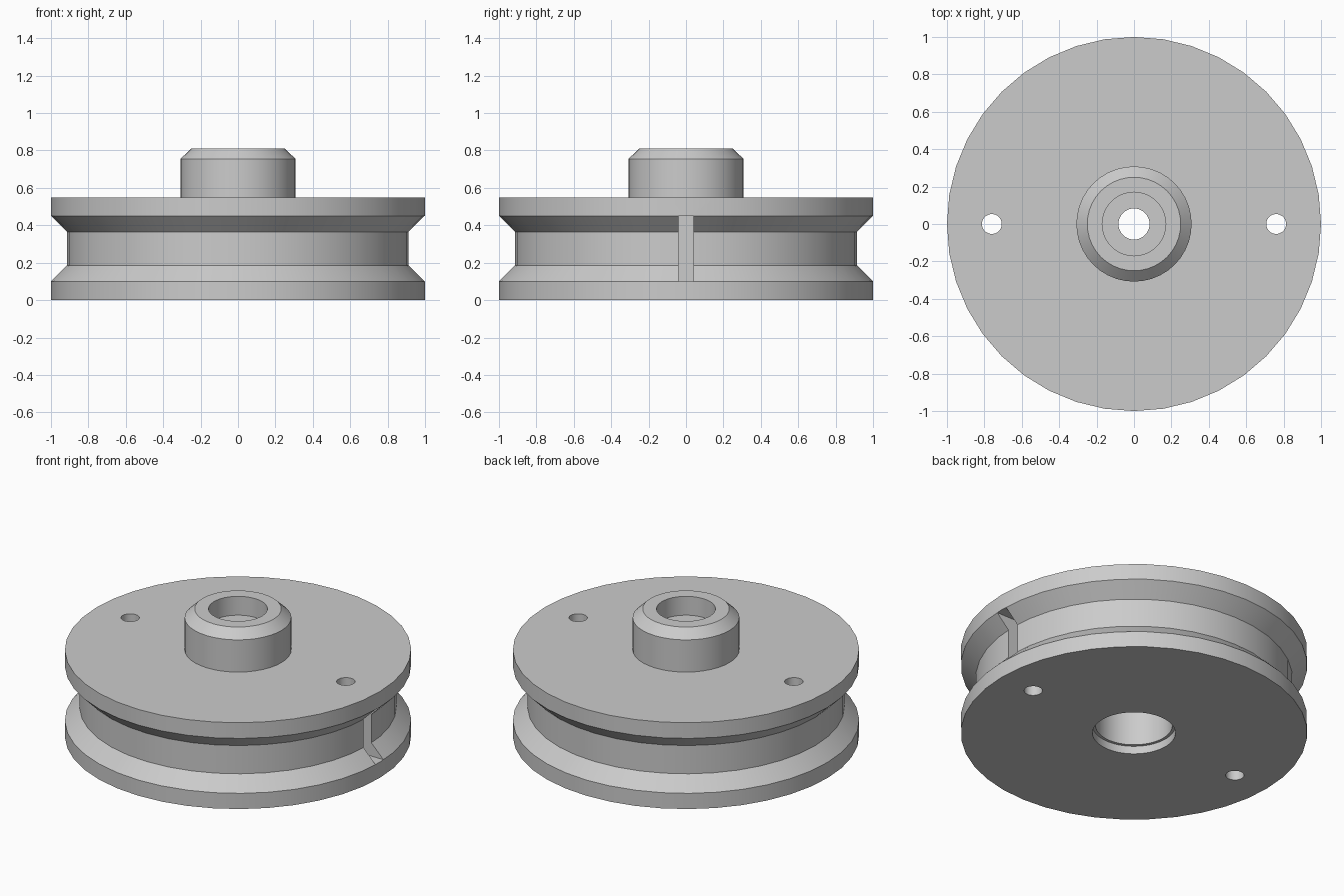
import bpy, bmesh, math

if "Cube" in bpy.data.objects:
    bpy.data.objects.remove(bpy.data.objects["Cube"])

SEGMENTS = 40

grey = bpy.data.materials.new("plain_grey")
grey.diffuse_color = (0.6, 0.6, 0.6, 1)
grey.use_nodes = True
grey.node_tree.nodes["Principled BSDF"].inputs["Base Color"].default_value = grey.diffuse_color


def lathe(name, profile, steps=SEGMENTS):
    """Revolve a closed (radius, z) outline around the z axis."""
    bm = bmesh.new()
    rings = []
    for i in range(steps):
        a = 2 * math.pi * i / steps
        rings.append([bm.verts.new((r * math.cos(a), r * math.sin(a), z)) for r, z in profile])
    n = len(profile)
    for i in range(steps):
        a, b = rings[i], rings[(i + 1) % steps]
        for j in range(n):
            k = (j + 1) % n
            bm.faces.new((a[j], b[j], b[k], a[k]))
    bmesh.ops.recalc_face_normals(bm, faces=bm.faces)
    mesh = bpy.data.meshes.new(name)
    bm.to_mesh(mesh)
    bm.free()
    obj = bpy.data.objects.new(name, mesh)
    bpy.context.collection.objects.link(obj)
    mesh.materials.append(grey)
    return obj


def cut(target, cutter):
    """Subtract a helper solid and remove it."""
    mod = target.modifiers.new("cut", 'BOOLEAN')
    mod.operation = 'DIFFERENCE'
    mod.solver = 'EXACT'
    mod.object = cutter
    bpy.context.view_layer.objects.active = target
    bpy.ops.object.modifier_apply(modifier=mod.name)
    bpy.data.objects.remove(cutter)


# Grooved wheel with collar, stepped bore and inner web
wheel = lathe("grooved_wheel", [
    (0.24, 0), (1, 0), (1, 0.10), (0.915, 0.185), (0.915, 0.365), (1, 0.45), (1, 0.55),
    (0.308, 0.55), (0.308, 0.755), (0.25, 0.81), (0.17, 0.81), (0.17, 0.69),
    (0.083, 0.69), (0.083, 0.57), (0.222, 0.57), (0.222, 0.05), (0.24, 0.05)])

# Two small through holes
for side in (-1, 1):
    bpy.ops.mesh.primitive_cylinder_add(vertices=32, radius=0.053, depth=2,
                                        location=(side * 0.76, 0, 0.3))
    cut(wheel, bpy.context.object)

# Upright slot in the groove
bpy.ops.mesh.primitive_cube_add(size=1, location=(0.95, 0, 0.275))
slot = bpy.context.object
slot.scale = (0.27, 0.08, 0.35)
cut(wheel, slot)

# Smooth round walls with crisp edges
bpy.ops.object.select_all(action='DESELECT')
wheel.select_set(True)
bpy.context.view_layer.objects.active = wheel
bpy.ops.object.shade_smooth_by_angle(angle=math.radians(30))
